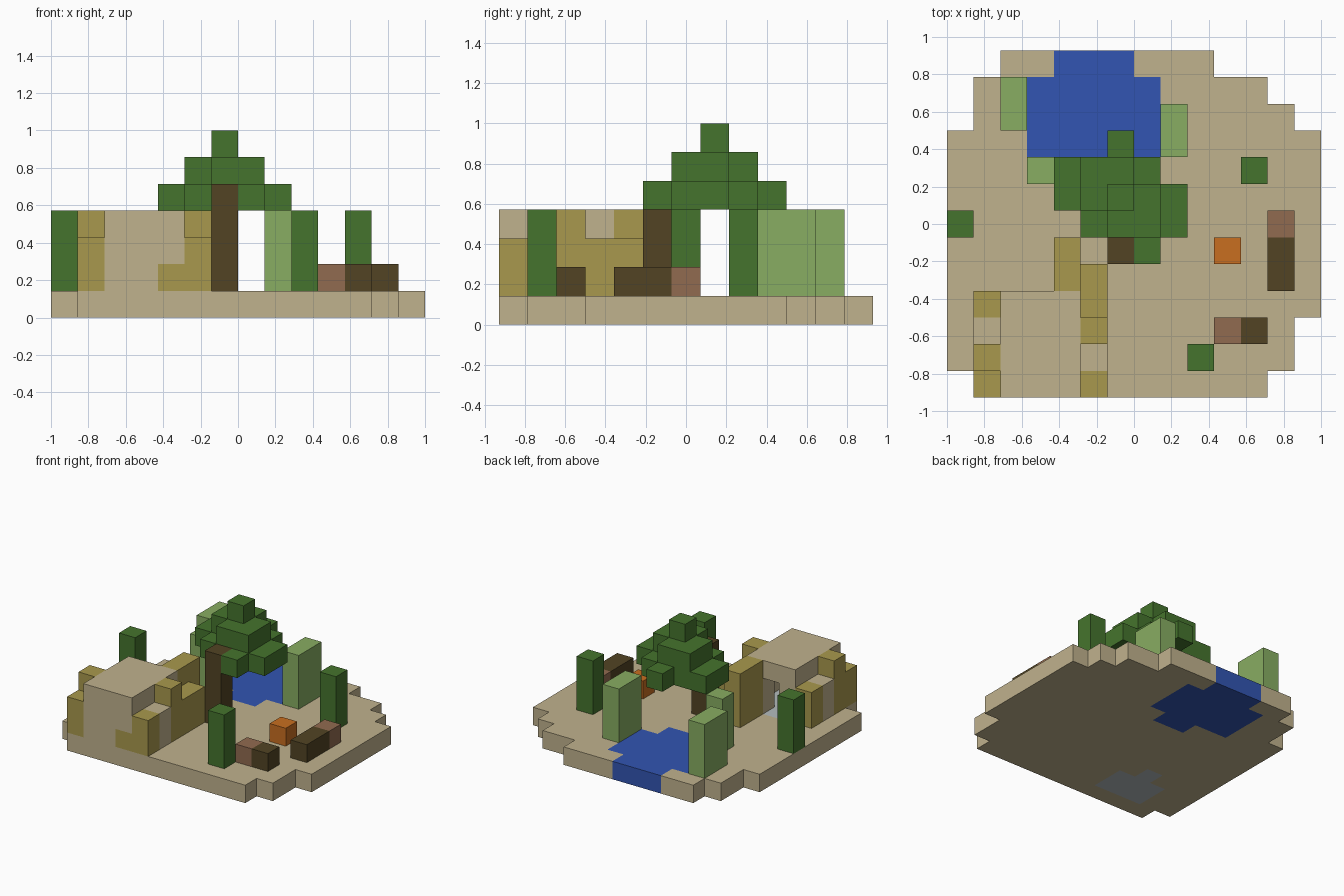
import bpy
import bmesh
from mathutils import Vector

cube = bpy.data.objects.get("Cube")
if cube:
    bpy.data.objects.remove(cube, do_unlink=True)

U = 1 / 7                                # edge of one block
ORIGIN = Vector((-1, -6.5 * U, 0))


def linear(v):
    v /= 255
    return v / 12.92 if v <= 0.04045 else ((v + 0.055) / 1.055) ** 2.4


def material(name, *rgb):
    mat = bpy.data.materials.new(name)
    color = [linear(v) for v in rgb] + [1]
    mat.use_nodes = True
    mat.diffuse_color = color
    bsdf = next(n for n in mat.node_tree.nodes if n.type == 'BSDF_PRINCIPLED')
    bsdf.inputs["Base Color"].default_value = color
    bsdf.inputs["Roughness"].default_value = 0.9
    return mat


sand = material("sand", 192, 178, 141)
ochre = material("ochre", 169, 153, 77)
leaf = material("leaf green", 69, 116, 45)
reed = material("reed green", 136, 173, 98)
water = material("water blue", 50, 85, 178)
bark = material("bark brown", 82, 68, 36)
clay = material("clay pink", 145, 107, 80)
ember = material("ember orange", 200, 110, 32)
stone = material("stone grey", 180, 188, 190)


def box(i, j, k):
    """Cells of a box; each argument is an index or an inclusive range."""
    spans = [(s, s) if isinstance(s, int) else s for s in (i, j, k)]
    a, b, c = [range(lo, hi + 1) for lo, hi in spans]
    return {(x, y, z) for x in a for y in b for z in c}


def part(name, mat, cells):
    """Skin a set of grid cells with its outer faces only."""
    bm = bmesh.new()
    for cell in sorted(cells):
        for axis in range(3):
            for side in (0, 1):
                near = list(cell)
                near[axis] += 2 * side - 1
                if tuple(near) in cells:
                    continue
                u, v = (axis + 1) % 3, (axis + 2) % 3
                ring = []
                for du, dv in ((0, 0), (1, 0), (1, 1), (0, 1)):
                    p = Vector(cell)
                    p[axis] += side
                    p[u] += du
                    p[v] += dv
                    ring.append(bm.verts.new(ORIGIN + p * U))
                bm.faces.new(ring if side else ring[::-1])
    bmesh.ops.remove_doubles(bm, verts=bm.verts[:], dist=U / 100)
    bmesh.ops.dissolve_limit(bm, angle_limit=0.01, verts=bm.verts[:], edges=bm.edges[:])
    mesh = bpy.data.meshes.new(name)
    bm.to_mesh(mesh)
    bm.free()
    mesh.materials.append(mat)
    obj = bpy.data.objects.new(name, mesh)
    bpy.context.collection.objects.link(obj)
    return obj


# Ground slab with a pond and the stone floor of the hut let into it
pond = box((4, 6), 12, 0) | box((3, 7), (9, 11), 0) | box((5, 6), 8, 0)
floor = box((2, 4), (1, 2), 0) | box(3, 3, 0)
ground = (box((1, 11), 0, 0) | box((0, 12), (1, 2), 0) | box((0, 13), (3, 9), 0)
          | box((1, 12), 10, 0) | box((1, 11), 11, 0) | box((2, 9), 12, 0))
part("ground", sand, ground - pond - floor)
part("pond", water, pond)
part("hut_floor", stone, floor)

# Hut: hollow walls with a rear doorway, and ochre brickwork around it
room = box((2, 4), (1, 2), (1, 2)) | box(3, 3, (1, 2))
corner_brick = box(4, 0, 1)
hut = box((2, 4), (0, 3), (1, 3)) | box(5, 1, (1, 2)) | box(1, 2, (1, 2))
part("hut_walls", sand, hut - room - corner_brick)
part("left_brickwork", ochre, box(1, 0, (1, 2)) | box(1, 1, (1, 3)) | box(1, 3, (1, 2)))
part("front_brickwork", ochre, corner_brick | box(5, 0, (1, 2)))
part("rear_brickwork", ochre, box(5, 2, (1, 3)) | box(5, (3, 4), (1, 2))
     | box(4, (4, 5), (1, 3)))

# Tree
part("tree_trunk", bark, box(6, 5, (1, 4)))
canopy_low = (box(6, 9, 4) | box((4, 7), 8, 4) | box((4, 8), 7, 4)
              | box((5, 8), 6, 4) | box(7, 5, 4))
canopy_mid = box((6, 7), (6, 7), 5) | box((5, 6), (7, 8), 5)
part("tree_canopy", leaf, canopy_low | canopy_mid | box(6, 7, 6))

# Cacti
for n, (i, j) in enumerate(((0, 6), (9, 1), (11, 8)), 1):
    part(f"cactus_{n}", leaf, box(i, j, (1, 3)))

# Reeds around the pond
for n, (i, j) in enumerate(((2, (10, 11)), (8, (9, 10)), (3, 8)), 1):
    part(f"reeds_{n}", reed, box(i, j, (1, 3)))

# Log seats with cut ends around the campfire
part("side_log", bark, box(12, (4, 5), 1))
part("side_log_end", clay, box(12, 6, 1))
part("front_log", bark, box(11, 2, 1))
part("front_log_end", clay, box(10, 2, 1))
part("campfire", ember, box(10, 5, 1))
